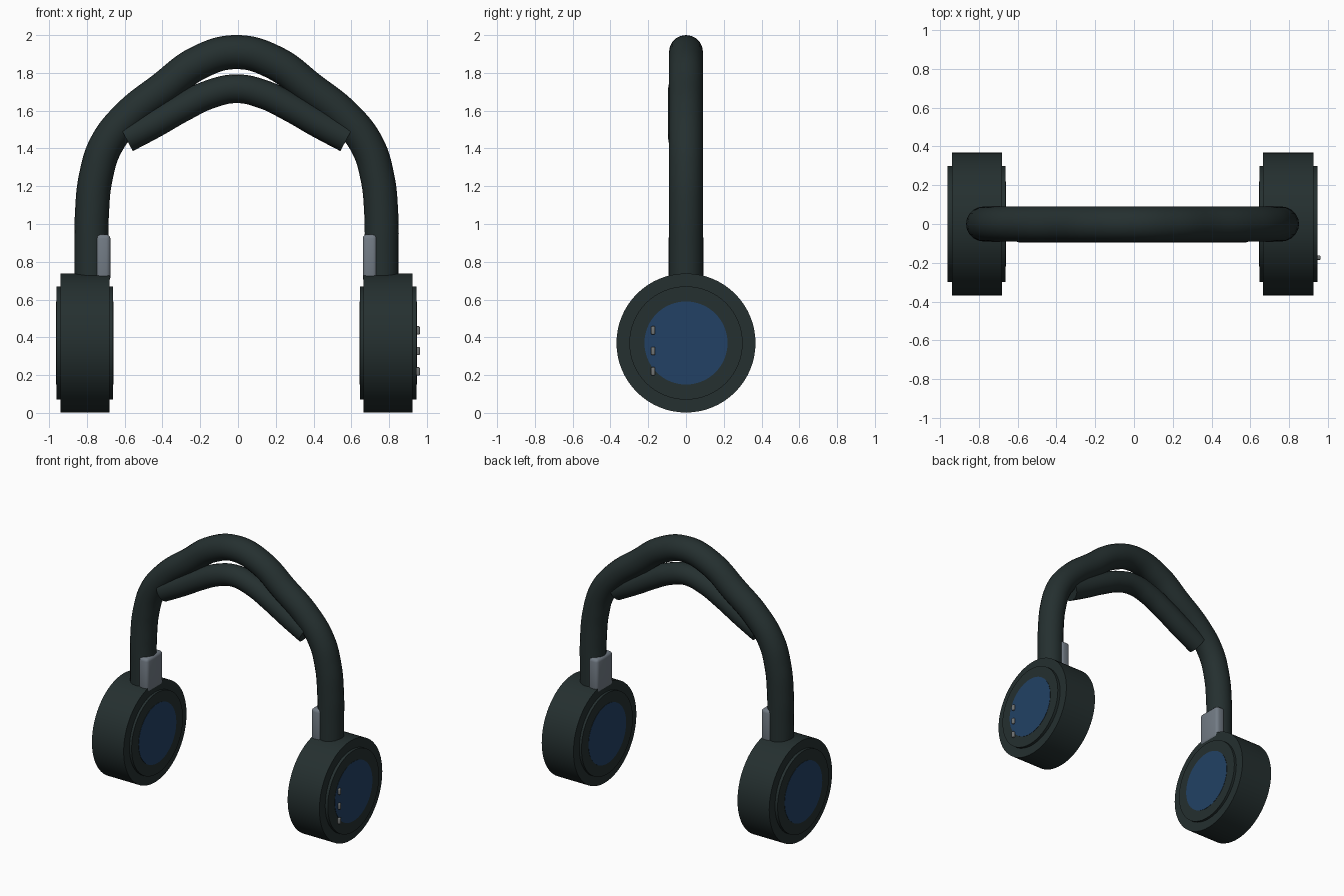
import bpy, bmesh, math
from mathutils import Vector

if "Cube" in bpy.data.objects:
    bpy.data.objects.remove(bpy.data.objects["Cube"], do_unlink=True)

CX = -0.0075      # symmetry plane of the headset
CUP_Z = 0.37


def material(name, rgb):
    m = bpy.data.materials.new(name)
    m.use_nodes = True
    m.diffuse_color = (*rgb, 1)
    m.node_tree.nodes["Principled BSDF"].inputs["Base Color"].default_value = (*rgb, 1)
    return m


DARK = material("dark charcoal", (0.018, 0.029, 0.029))
BLUE = material("deep blue", (0.016, 0.053, 0.13))
STEEL = material("steel grey", (0.17, 0.2, 0.235))
BUTTON = material("button grey", (0.17, 0.18, 0.18))


def finish(ob, angle=35):
    bpy.ops.object.select_all(action="DESELECT")
    ob.select_set(True)
    bpy.context.view_layer.objects.active = ob
    bpy.ops.object.shade_smooth_by_angle(angle=math.radians(angle))


def from_bmesh(name, bm, mats):
    bmesh.ops.recalc_face_normals(bm, faces=bm.faces)
    me = bpy.data.meshes.new(name)
    bm.to_mesh(me)
    bm.free()
    for m in mats:
        me.materials.append(m)
    ob = bpy.data.objects.new(name, me)
    bpy.context.collection.objects.link(ob)
    finish(ob)
    return ob


def tube(name, half_path, radius, y):
    """Round tube along a path mirrored about the symmetry plane."""
    path = [(-x, z) for x, z in half_path] + [(x, z) for x, z in reversed(half_path[:-1])]
    cu = bpy.data.curves.new(name, "CURVE")
    cu.dimensions = "3D"
    cu.bevel_depth = radius
    cu.bevel_resolution = 8
    cu.use_fill_caps = True
    cu.resolution_u = 10
    sp = cu.splines.new("BEZIER")
    sp.bezier_points.add(len(path) - 1)
    for p, (x, z) in zip(sp.bezier_points, path):
        p.co = (CX + x, y, z)
        p.handle_left_type = p.handle_right_type = "AUTO"
    cu.materials.append(DARK)
    ob = bpy.data.objects.new(name, cu)
    bpy.context.collection.objects.link(ob)
    bpy.ops.object.select_all(action="DESELECT")
    ob.select_set(True)
    bpy.context.view_layer.objects.active = ob
    bpy.ops.object.convert(target="MESH")
    finish(bpy.context.object)


def ear_cup(name, side):
    """Stepped drum turned about the x axis, with a blue disc on each face."""
    profile = [(0.652, 0), (0.652, 0.22), (0.654, 0.22), (0.654, 0.3), (0.672, 0.3),
               (0.672, 0.368), (0.932, 0.368), (0.932, 0.3), (0.953, 0.3),
               (0.953, 0.22), (0.955, 0.22), (0.955, 0)]
    bm = bmesh.new()
    vs = [bm.verts.new((CX + side * x, 0, CUP_Z + r)) for x, r in profile]
    edges = [bm.edges.new(pair) for pair in zip(vs, vs[1:])]
    bmesh.ops.spin(bm, geom=vs + edges, cent=(CX, 0, CUP_Z), axis=(1, 0, 0),
                   angle=math.tau, steps=64, use_duplicate=False)
    bmesh.ops.remove_doubles(bm, verts=bm.verts, dist=0.0004)
    for f in bm.faces:
        c = f.calc_center_median() - Vector((0, 0, CUP_Z))
        f.material_index = int(math.hypot(c.y, c.z) < 0.2)
    from_bmesh(name, bm, [DARK, BLUE])


def rounded_box(name, center, size, bevel, mat):
    bm = bmesh.new()
    bmesh.ops.create_cube(bm, size=1)
    bmesh.ops.scale(bm, vec=size, verts=bm.verts)
    bmesh.ops.translate(bm, vec=center, verts=bm.verts)
    bmesh.ops.bevel(bm, geom=bm.edges[:], offset=bevel, segments=3,
                    affect="EDGES", profile=0.5)
    from_bmesh(name, bm, [mat])


# Headband and the cushion beneath it
tube("headband", [(0.768, 0.6), (0.768, 0.85), (0.766, 1.05), (0.745, 1.25), (0.69, 1.42),
                  (0.57, 1.572), (0.39, 1.715), (0.2, 1.855), (0, 1.91)], 0.09, 0)
tube("headband_cushion", [(0.585, 1.453), (0.43, 1.535), (0.29, 1.615),
                          (0.14, 1.687), (0, 1.716)], 0.076, -0.019)

# Ear cups and steel sliders on both sides
for label, side in (("left", 1), ("right", -1)):
    ear_cup(label + "_ear_cup", side)
    rounded_box(label + "_slider", (CX + side * 0.706, 0, 0.82),
                (0.076, 0.186, 0.25), 0.022, STEEL)

# Control buttons on the outside of the left cup
for i, z in enumerate((0.437, 0.328, 0.22)):
    rounded_box(f"control_button_{i + 1}", (0.953, -0.174, z),
                (0.02, 0.022, 0.044), 0.006, BUTTON)
